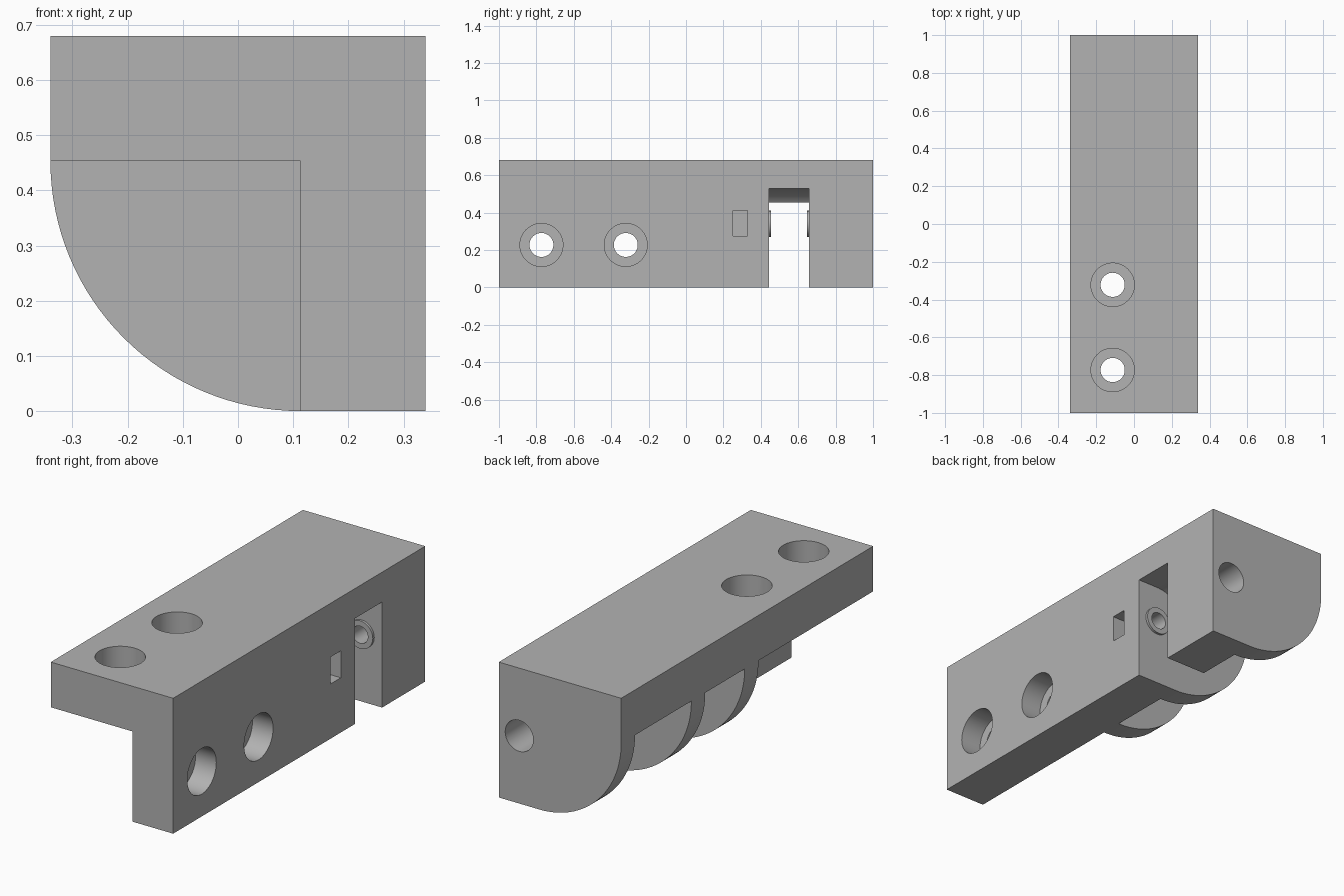
import bpy, bmesh
from math import cos, sin, pi, radians

if "Cube" in bpy.data.objects:
    bpy.data.objects.remove(bpy.data.objects["Cube"], do_unlink=True)

grey = bpy.data.materials.new("plain grey")
grey.use_nodes = True
grey.diffuse_color = (0.45, 0.45, 0.45, 1)
grey.node_tree.nodes["Principled BSDF"].inputs["Base Color"].default_value = grey.diffuse_color

HALF, HEIGHT, WALL = 0.34, 0.68, 0.227
INNER = HALF - WALL             # inner face of the side wall
UNDER = HEIGHT - WALL           # underside of the top plate
AXIS = (HALF - WALL / 2, 0.34)  # hinge bolt axis, in x and z


def arc(centre, r, start, end, n):
    steps = [radians(start + (end - start) * i / n) for i in range(n + 1)]
    return [(centre[0] + r * cos(a), centre[1] + r * sin(a)) for a in steps]


def circle(centre, r):
    return arc(centre, r, 0, 360, 48)[:-1]


def rect(u0, v0, u1, v1):
    return [(u0, v0), (u1, v0), (u1, v1), (u0, v1)]


def prism(name, points, axis, lo, hi):
    """Extrude a flat profile along one axis."""
    place = {"x": lambda u, v, t: (t, u, v),
             "y": lambda u, v, t: (u, t, v),
             "z": lambda u, v, t: (u, v, t)}[axis]
    bm = bmesh.new()
    ends = [[bm.verts.new(place(u, v, t)) for u, v in points] for t in (lo, hi)]
    bm.faces.new(ends[0])
    bm.faces.new(ends[1])
    for i in range(len(points)):
        j = (i + 1) % len(points)
        bm.faces.new((ends[0][i], ends[0][j], ends[1][j], ends[1][i]))
    bmesh.ops.recalc_face_normals(bm, faces=bm.faces)
    mesh = bpy.data.meshes.new(name)
    bm.to_mesh(mesh)
    bm.free()
    mesh.materials.append(grey)
    obj = bpy.data.objects.new(name, mesh)
    bpy.context.collection.objects.link(obj)
    return obj


def combine(operation, *args):
    """Add a prism to the bracket or cut it away."""
    tool = prism("helper", *args)
    tool.hide_render = True
    mod = bracket.modifiers.new("combine", "BOOLEAN")
    mod.operation, mod.object, mod.solver = operation, tool, "EXACT"
    bpy.ops.object.modifier_apply(modifier=mod.name)
    bpy.data.objects.remove(tool, do_unlink=True)


# Angle bracket: top plate and side wall
bracket = prism("angle_bracket", [(INNER, 0), (HALF, 0), (HALF, HEIGHT), (-HALF, HEIGHT),
                                  (-HALF, UNDER), (INNER, UNDER)], "y", -1, 1)
bpy.context.view_layer.objects.active = bracket
bracket.select_set(True)

# Quarter-round ribs
rib = arc((INNER, UNDER), UNDER, 180, 270, 32) + [(HALF - 0.05, 0), (HALF - 0.05, 0.6), (-HALF, 0.6)]
for y in (0.89, 0.333, -0.09):
    combine("UNION", rib, "y", y, y + 0.11)

# Roller slot with a rounded roof
slot = [(0.6, -0.1), (0.6, 0.53)] + arc(AXIS, 0.19, 90, 180, 24) + [(AXIS[0] - 0.19, -0.1)]
combine("DIFFERENCE", slot, "y", 0.443, 0.658)

# Spacer bosses either side of the slot
combine("UNION", circle(AXIS, 0.07), "y", 0.4, 0.455)
combine("UNION", circle(AXIS, 0.07), "y", 0.646, 0.7)

# Hinge bolt hole, head recess and nut pocket
combine("DIFFERENCE", circle(AXIS, 0.043), "y", 0.2, 0.9)
combine("DIFFERENCE", circle(AXIS, 0.078), "y", 0.8, 1.1)
combine("DIFFERENCE", rect(0.25, 0.275, 0.33, 0.41), "x", AXIS[0] - 0.07, 0.5)

# Counterbored screw holes in the wall and the top plate
for y in (-0.773, -0.322):
    for r, depth in ((0.064, 0.4), (0.115, 0.115)):
        combine("DIFFERENCE", circle((y, WALL), r), "x", HALF - depth, 0.5)
        combine("DIFFERENCE", circle((-INNER, y), r), "z", HEIGHT - depth, 0.8)

bpy.ops.object.shade_smooth_by_angle(angle=radians(30))
